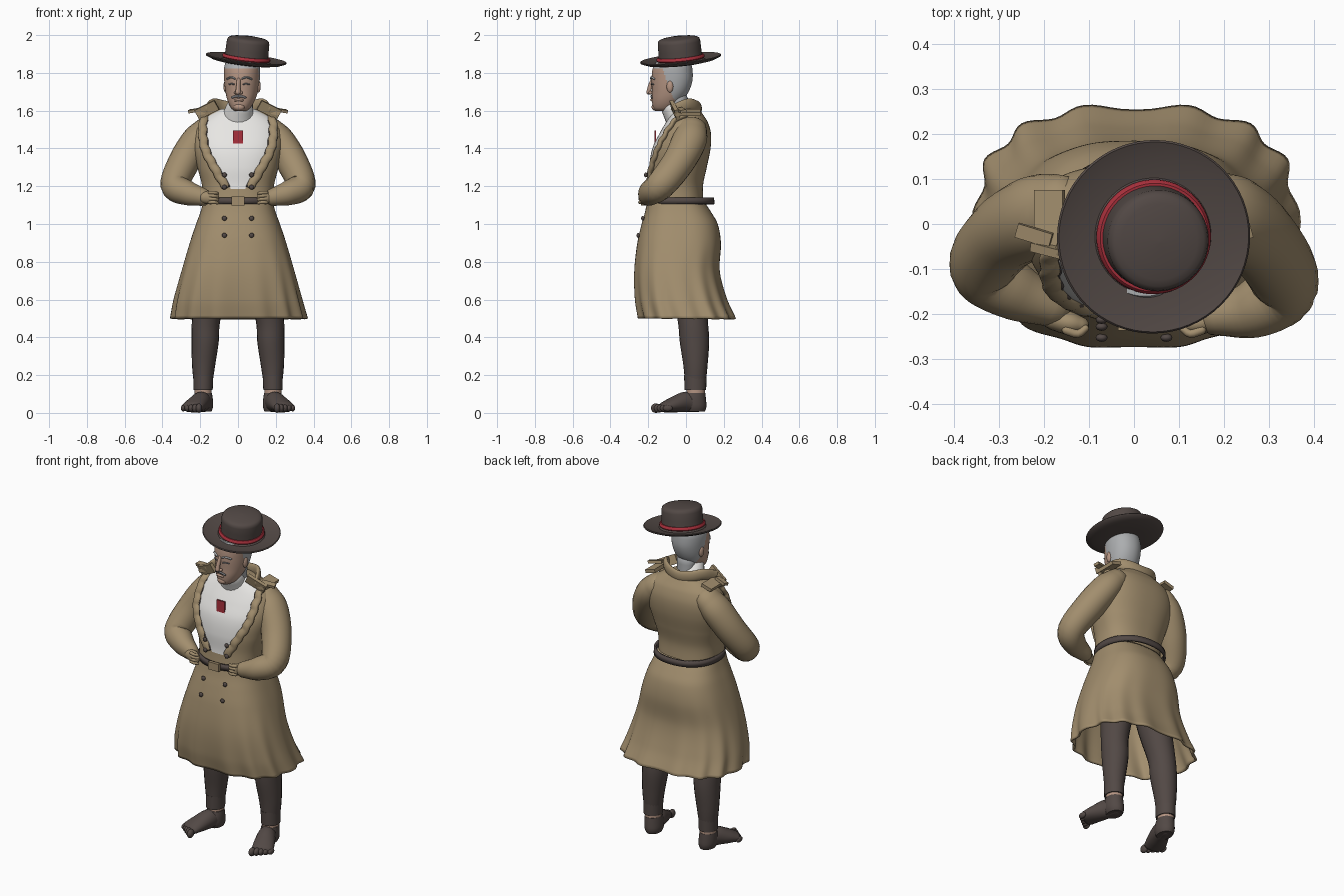
import bpy, math
from math import sin, cos, pi
from mathutils import Vector, Matrix

if "Cube" in bpy.data.objects:
    bpy.data.objects.remove(bpy.data.objects["Cube"])


def material(name, r, g, b):
    m = bpy.data.materials.new(name)
    m.diffuse_color = (r, g, b, 1)
    m.use_nodes = True
    m.node_tree.nodes["Principled BSDF"].inputs["Base Color"].default_value = m.diffuse_color
    return m


TAN = material("tan cloth", .36, .27, .155)
BROWN = material("dark brown", .085, .066, .06)
RED = material("red", .40, .03, .045)
WHITE = material("white cloth", .80, .79, .77)
GREY = material("grey hair", .41, .42, .43)
SKIN = material("skin", .46, .30, .225)
DARK = material("dark grey", .16, .16, .17)


def curve(rows, t):
    """Smooth interpolation of rows keyed by their first column."""
    def slope(i, k):
        a, b = rows[max(i - 1, 0)], rows[min(i + 1, len(rows) - 1)]
        return (b[k] - a[k]) / (b[0] - a[0])
    i = 0
    while i < len(rows) - 2 and t > rows[i + 1][0]:
        i += 1
    a, b = rows[i], rows[i + 1]
    h = b[0] - a[0]
    u = (t - a[0]) / h
    return [(2*u**3 - 3*u*u + 1) * a[k] + (u**3 - 2*u*u + u) * h * slope(i, k)
            + (3*u*u - 2*u**3) * b[k] + (u**3 - u*u) * h * slope(i + 1, k)
            for k in range(1, len(a))]


def build(name, verts, faces, mats, rule=None, angle=50):
    me = bpy.data.meshes.new(name)
    me.from_pydata(verts, [], faces)
    for m in mats:
        me.materials.append(m)
    if rule:
        for p in me.polygons:
            p.material_index = rule(p.center)
    ob = bpy.data.objects.new(name, me)
    bpy.context.collection.objects.link(ob)
    bpy.context.view_layer.objects.active = ob
    bpy.ops.object.select_all(action='DESELECT')
    ob.select_set(True)
    bpy.ops.object.shade_smooth_by_angle(angle=math.radians(angle))
    return ob


def skin_rings(name, rings, mats, caps=True, rule=None, angle=50):
    n = len(rings[0])
    verts = [v for r in rings for v in r]
    faces = [(i*n + j, i*n + (j+1) % n, (i+1)*n + (j+1) % n, (i+1)*n + j)
             for i in range(len(rings) - 1) for j in range(n)]
    if caps:
        faces += [tuple(range(n))[::-1], tuple(range(len(verts) - n, len(verts)))]
    return build(name, verts, faces, mats, rule, angle)


def loft(name, rows, mats, n=64, steps=40, p=2.3, wave=None, **kw):
    """Stack of superellipses; rows are height, centre x, half width, front y, back y."""
    rings = []
    for i in range(steps + 1):
        z = rows[0][0] + (rows[-1][0] - rows[0][0]) * i / steps
        cx, rx, yf, yb = curve(rows, z)
        ring = []
        for j in range(n):
            a = 2 * pi * j / n
            c, s = cos(a), sin(a)
            k = 1 + wave(z, a) if wave else 1
            ring.append((cx + k * rx * math.copysign(abs(c)**(2/p), c),
                         (yf + yb)/2 + k * (yb - yf)/2 * math.copysign(abs(s)**(2/p), s), z))
        rings.append(ring)
    return skin_rings(name, rings, mats, **kw)


def tube(name, pts, mat, up=(0, 1, 0), n=20, sub=6):
    """Rounded tube; pts are x, y, z, side radius, up radius."""
    rows = [(i, *p) for i, p in enumerate(pts)]
    N = sub * (len(pts) - 1)
    data = [curve(rows, i / sub) for i in range(N + 1)]
    C = [Vector(d[:3]) for d in data]
    T = [(C[min(i+1, N)] - C[max(i-1, 0)]).normalized() for i in range(N + 1)]
    seq = [(C[i], T[i], data[i][3], data[i][4]) for i in range(N + 1)]

    def end(i, sg):
        r = min(seq[i][2:])
        return [(C[i] + T[i]*sg*r*sin(a), T[i], seq[i][2]*cos(a), seq[i][3]*cos(a)) for a in (.5, 1, 1.45)]
    seq = end(0, -1)[::-1] + seq + end(N, 1)
    rings = []
    for c, t, ra, rb in seq:
        s = t.cross(Vector(up)).normalized()
        u = s.cross(t)
        rings.append([c + s*ra*cos(2*pi*j/n) + u*rb*sin(2*pi*j/n) for j in range(n)])
    return skin_rings(name, rings, [mat])


def ball(name, c, r, mat):
    rings = [[(c[0] + r[0]*sin(a)*cos(b*pi/8), c[1] + r[1]*sin(a)*sin(b*pi/8), c[2] - r[2]*cos(a))
              for b in range(16)] for a in [.02 + (pi - .04)*i/10 for i in range(11)]]
    return skin_rings(name, rings, [mat])


def box(name, c, size, mat, rot=(0, 0, 0)):
    bpy.ops.mesh.primitive_cube_add(size=1, location=c, rotation=rot)
    ob = bpy.context.object
    ob.name, ob.scale = name, size
    ob.data.materials.append(mat)
    return ob


def lathe(name, prof, mat, n=64):
    return skin_rings(name, [[(r*cos(2*pi*j/n), r*sin(2*pi*j/n), z) for j in range(n)] for r, z in prof], [mat], angle=40)


def front(rows, x, z, p):
    cx, rx, yf, yb = curve(rows, z)
    return (yf + yb)/2 + (yf - yb)/2 * max(0, 1 - abs((x - cx)/rx)**p)**(1/p)


# Coat body with the shirt showing in the open front
torso = [(1.09, 0, .185, -.205, .095), (1.2, 0, .19, -.195, .09), (1.3, 0, .215, -.195, .11),
         (1.4, 0, .238, -.178, .13), (1.48, 0, .235, -.14, .132), (1.54, 0, .205, -.105, .115),
         (1.58, 0, .15, -.08, .09), (1.61, 0, .09, -.06, .07)]
opening = [(1.18, .03), (1.2, .055), (1.29, .11), (1.4, .165), (1.53, .175), (1.62, .14)]
loft("coat_body", torso, [TAN, WHITE], n=120, steps=70, p=2.4,
     rule=lambda c: int(c.z > 1.185 and c.y < -.03 and abs(c.x) < curve(opening, c.z)[0]))

# Coat skirt with wavy hem
skirt = [(.5, .005, .355, -.252, .262), (.6, 0, .335, -.27, .218), (.75, 0, .297, -.275, .18),
         (.9, 0, .255, -.258, .185), (1.0, 0, .222, -.235, .168), (1.06, 0, .20, -.218, .135), (1.12, 0, .182, -.205, .095)]
sk = loft("coat_skirt", skirt, [TAN], n=140, p=2.6, caps=False,
          wave=lambda z, a: .03 * max(0, (1.0 - z)/.5)**2 * cos(14*a))
so = sk.modifiers.new("thickness", 'SOLIDIFY')
so.thickness = .012

# Belt and buckle
belt = loft("belt", [(1.105, 0, .195, -.222, .152), (1.14, 0, .195, -.222, .148)], [BROWN], steps=1, p=2.2, caps=False)
so = belt.modifiers.new("thickness", 'SOLIDIFY')
so.thickness = .012
box("buckle", (0, -.228, 1.122), (.07, .018, .046), TAN)

# Shirt neck, tie plate
tube("shirt_collar", [(0, -.02, 1.53, .088, .08), (.003, -.05, 1.58, .08, .068), (.01, -.075, 1.622, .07, .06)], WHITE)
box("tie", (0, -.163, 1.448), (.052, .009, .095), RED)

for s in (-1, 1):
    side = "left" if s > 0 else "right"
    dy = .04 if s < 0 else 0

    # Sleeve and fist on the belt
    tube(side + "_sleeve", [(s*.165, .03, 1.50, .07, .082), (s*.222, .015, 1.435, .082, .092), (s*.29, -.045 + dy/2, 1.32, .083, .085),
                            (s*.335, -.135 + dy, 1.205, .075, .078), (s*.27, -.187 + dy, 1.165, .066, .066),
                            (s*.185, -.205 + dy/2, 1.142, .047, .044)], TAN)
    tube(side + "_hand", [(s*.18, -.21, 1.14, .03, .025), (s*.145, -.22, 1.14, .036, .026), (s*.12, -.225, 1.137, .03, .02)], TAN)
    for i in range(4):
        z = 1.166 - .017*i
        tube(f"{side}_finger_{i}", [(s*.15, -.236, z, .01, .01), (s*.125, -.244, z, .009, .009),
                                    (s*.108, -.232, z - .004, .008, .008)], TAN, up=(0, 0, 1), n=10, sub=3)

    # Rolled, slightly ruffled lapel along the opening
    pts = []
    for i in range(15):
        z = 1.575 - i * .0268
        x = curve(opening, z)[0] + .010 + .0025 * (-1)**i
        pts.append((s*x, front(torso, x, z, 2.4) - .008 - .002*(i % 2), z, .023, .014))
    tube(side + "_lapel", pts, TAN, n=12, sub=4)
    tube(side + "_lapel_edge", [(p[0] - s*.021, p[1] - .003, p[2], .004, .004) for p in pts], BROWN, n=8, sub=4)

    # Shoulder tabs and collar points
    box(side + "_shoulder_tab", (s*.188, .006, 1.59), (.066, .14, .02), TAN, (0, s*.28, 0))
    box(side + "_shoulder_strap", (s*.222, -.025, 1.602), (.08, .032, .016), TAN, (.2, s*.15, s*.3))
    box(side + "_collar_point", (s*.165, -.06, 1.605), (.12, .02, .055), TAN, (.3, s*.45, s*.25))

    # Double row of buttons
    for i, z in enumerate((.94, 1.03, 1.195, 1.26)):
        y = front(skirt, .07, z, 2.6) if z < 1.1 else front(torso, .07, z, 2.4) - .016
        ball(f"{side}_button_{i}", (s*.072, y - .006, z), (.013, .009, .013), BROWN)

    # Trouser leg, bare ankle, foot and toes
    tube(side + "_leg", [(s*.185, .05, .16, .05, .055), (s*.182, .05, .26, .062, .065), (s*.174, .045, .38, .072, .078),
                         (s*.168, .035, .5, .075, .08), (s*.13, .01, .72, .09, .1), (s*.095, -.01, .97, .09, .1)], BROWN)
    loft(side + "_leg_cuff", [(.12, s*.185, .051, -.008, .107), (.2, s*.184, .053, -.01, .108)], [BROWN], n=24, steps=2, p=2)
    loft(side + "_ankle", [(.08, s*.184, .045, .002, .1), (.13, s*.185, .045, .002, .1)], [SKIN], n=24, steps=2, p=2)
    loft(side + "_heel", [(.008, s*.18, .04, -.005, .1), (.03, s*.181, .049, -.015, .108), (.07, s*.183, .05, -.018, .106),
                          (.105, s*.184, .046, -.005, .102)], [BROWN], n=24, steps=8, p=2)
    tube(side + "_foot", [(s*.178, .06, .048, .042, .044), (s*.194, .0, .058, .05, .054), (s*.22, -.06, .045, .058, .043),
                          (s*.241, -.108, .032, .061, .03)], BROWN, up=(0, 0, 1))
    for i in range(5):
        o = -.05 + .025*i
        fwd = .028 - .007*i
        ball(f"{side}_toe_{i}", (s*(.243 + .93*o + .37*fwd), -.115 + .37*o - .93*fwd, .025),
             (.017 - .001*i, .026, .025 - .002*i), BROWN)

# Standing collar around the nape
tube("coat_collar", [(-.165, -.06, 1.605, .012, .03), (-.13, .01, 1.632, .014, .032), (-.075, .055, 1.622, .014, .032),
                     (0, .07, 1.61, .014, .032), (.075, .055, 1.622, .014, .032), (.13, .01, 1.632, .014, .032),
                     (.165, -.06, 1.605, .012, .03)], TAN, up=(0, 0, 1))

# Head: hair is painted behind the temple line
head = [(1.597, .02, .028, -.162, -.08), (1.612, .02, .048, -.174, -.06), (1.65, .02, .07, -.18, -.022),
        (1.70, .02, .085, -.18, .014), (1.76, .02, .093, -.182, .034), (1.82, .02, .095, -.177, .034),
        (1.858, .02, .088, -.16, .025)]
parts = [loft("head", head, [SKIN, GREY], n=80, steps=60, p=2.15,
              rule=lambda c: int(c.z > 1.822 or c.y > -.115 + (1.84 - c.z)*.35)),
         tube("nape", [(.015, -.03, 1.57, .052, .042), (.018, -.04, 1.66, .058, .05)], GREY),
         tube("nose", [(.02, -.178, 1.765, .010, .010), (.02, -.191, 1.73, .011, .012), (.02, -.2, 1.697, .014, .012)], SKIN, n=12),
         tube("lips", [(.0, -.178, 1.655, .006, .006), (.02, -.183, 1.657, .008, .007), (.04, -.178, 1.655, .006, .006)], SKIN, up=(0, 0, 1), n=10),
         ball("chin", (.02, -.165, 1.62), (.03, .018, .02), SKIN)]
for s in (-1, 1):
    def fy(x, z):
        return front(head, .02 + x, z, 2.15)
    parts += [
        tube("eyebrow", [(.02 + s*x, fy(x, z) - .003, z, .006, .005) for x, z in ((.02, 1.77), (.042, 1.777), (.065, 1.768))], GREY, up=(0, 0, 1), n=8),
        tube("eye", [(.02 + s*x, fy(x, z) - .001, z, .003, .004) for x, z in ((.025, 1.74), (.04, 1.742), (.055, 1.739))], DARK, up=(0, 0, 1), n=8),
        tube("moustache", [(.02 + s*x, fy(x, z) - .004, z, .005, .006) for x, z in ((.002, 1.677), (.02, 1.675), (.036, 1.669))], DARK, up=(0, 0, 1), n=8),
        ball("nostril", (.02 + s*.014, -.187, 1.695), (.009, .011, .009), SKIN),
        ball("ear", (.02 + s*.088, -.07, 1.728), (.012, .018, .032), SKIN)]
turn = Matrix.Translation((.02, -.08, 0)) @ Matrix.Rotation(-.17, 4, 'Z') @ Matrix.Translation((-.02, .08, 0))
for ob in parts:
    ob.data.transform(turn)

# Tilted hat with band
hat = [lathe("hat", [(.09, -.012), (.13, -.012), (.18, -.004), (.213, .009), (.216, .014), (.212, .018), (.18, .008), (.13, .002),
                     (.116, .012), (.114, .06), (.113, .102), (.109, .116), (.10, .123), (.085, .127), (.05, .132), (.002, .135)], BROWN),
       lathe("hat_band", [(.11, .01), (.124, .01), (.128, .015), (.127, .024), (.121, .030), (.11, .030)], RED)]
tilt = Vector((0, 0, 1)).rotation_difference(Vector((.115, -.1, 1))).to_matrix().to_4x4()
for ob in hat:
    ob.data.transform(Matrix.Translation((.042, -.027, 1.861)) @ tilt)
